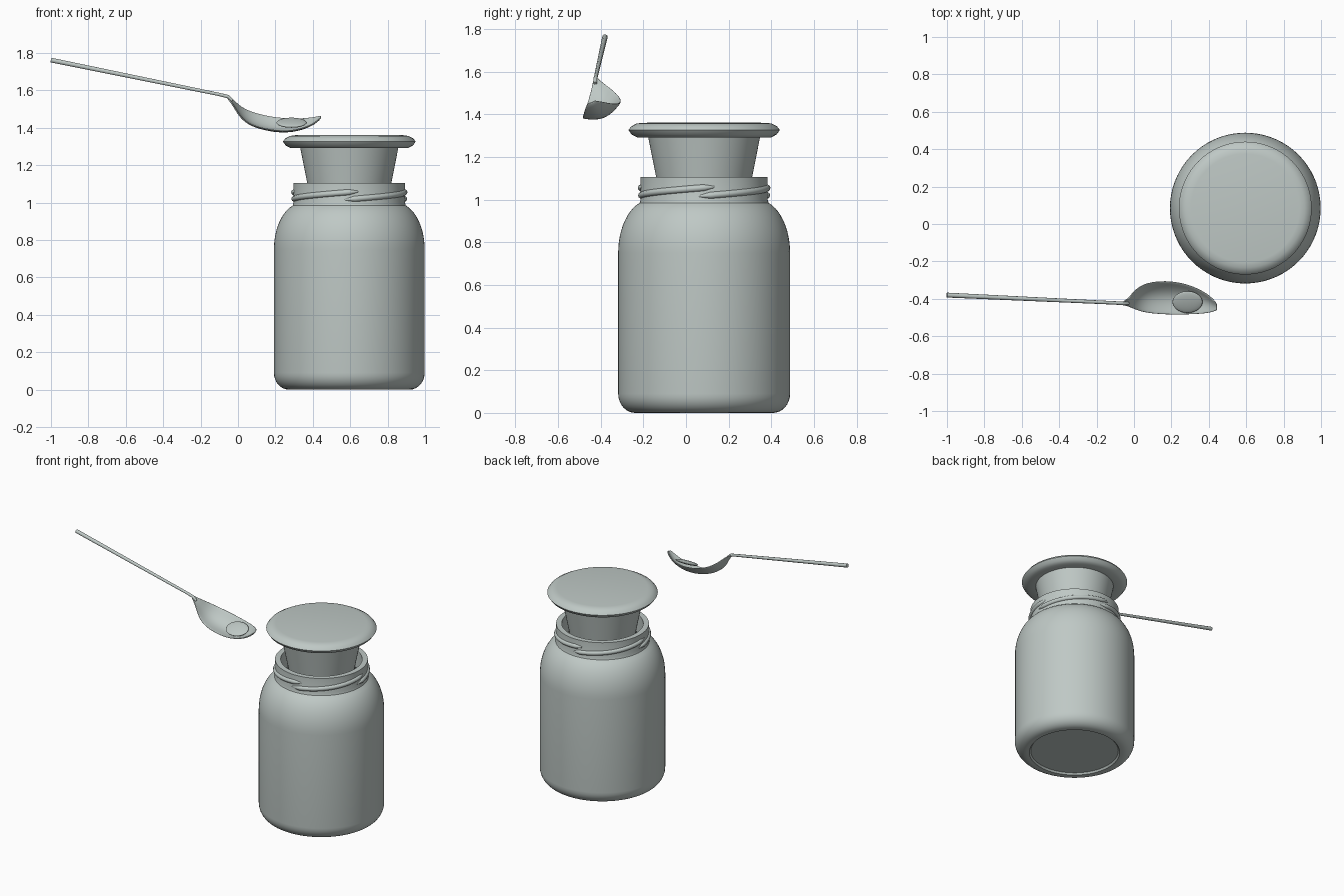
import bpy
import bmesh
import math
from mathutils import Vector

cube = bpy.data.objects.get("Cube")
if cube:
    bpy.data.objects.remove(cube, do_unlink=True)

CENTRE = Vector((0.595, 0.085, 0))

# One pale grey-green finish for every part
COLOUR = (0.52, 0.58, 0.56, 1)
finish = bpy.data.materials.new("pale grey green")
finish.use_nodes = True
finish.diffuse_color = COLOUR
shader = next(n for n in finish.node_tree.nodes if n.type == "BSDF_PRINCIPLED")
shader.inputs["Base Color"].default_value = COLOUR


def link_object(name, data, location=(0, 0, 0)):
    obj = bpy.data.objects.new(name, data)
    obj.location = location
    data.materials.append(finish)
    bpy.context.collection.objects.link(obj)
    return obj


def smooth(obj, degrees=35):
    bpy.ops.object.select_all(action="DESELECT")
    bpy.context.view_layer.objects.active = obj
    obj.select_set(True)
    bpy.ops.object.shade_smooth_by_angle(angle=math.radians(degrees))


def mesh_object(name, bm, location=(0, 0, 0)):
    bmesh.ops.recalc_face_normals(bm, faces=bm.faces)
    mesh = bpy.data.meshes.new(name)
    bm.to_mesh(mesh)
    bm.free()
    return link_object(name, mesh, location)


def lathe(name, profile, steps=72):
    """Revolve (radius, height) points about the jar axis."""
    bm = bmesh.new()
    verts = [bm.verts.new((r, 0, z)) for r, z in profile]
    edges = [bm.edges.new(pair) for pair in zip(verts, verts[1:])]
    bmesh.ops.spin(bm, geom=verts + edges, cent=(0, 0, 0), axis=(0, 0, 1),
                   angle=math.tau, steps=steps, use_merge=True)
    bmesh.ops.remove_doubles(bm, verts=bm.verts, dist=0.0001)
    obj = mesh_object(name, bm, CENTRE)
    smooth(obj)
    return obj


def tube(name, points, radii, depth, location=(0, 0, 0)):
    """Round rod along a path, with a radius factor for each point."""
    curve = bpy.data.curves.new(name, "CURVE")
    curve.dimensions = "3D"
    curve.bevel_depth = depth
    curve.bevel_resolution = 3
    curve.use_fill_caps = True
    spline = curve.splines.new("POLY")
    spline.points.add(len(points) - 1)
    for point, co, radius in zip(spline.points, points, radii):
        point.co = (*co, 1)
        point.radius = radius
    spline.use_smooth = True
    return link_object(name, curve, location)


def arc(r, z, width, height, start, end, count=8):
    """Elliptical corner of a lathe profile, angles in degrees."""
    angles = [math.radians(start + (end - start) * i / count) for i in range(count + 1)]
    return [(r + width * math.cos(a), z + height * math.sin(a)) for a in angles]


# Jar with hollow body, rounded base, soft shoulder and straight neck
outer = [(0, 0.012), (0.295, 0.012), (0.305, 0)]
outer += arc(0.323, 0.09, 0.08, 0.09, -90, 0)
outer += arc(0.25, 0.75, 0.153, 0.25, 0, 62, 10)
outer += [(0.302, 0.985), (0.298, 1.0), (0.298, 1.105)]
inner = [(0.262, 1.105), (0.262, 0.98)]
inner += arc(0.22, 0.75, 0.153, 0.22, 65, 0)
inner += arc(0.303, 0.11, 0.07, 0.07, 0, -90)
lathe("jar", outer + inner + [(0, 0.04)])

# Four overlapping screw threads around the neck
STEPS = 28
for quarter in range(4):
    path, radii = [], []
    for i in range(STEPS + 1):
        t = i / STEPS
        angle = math.radians(90 * quarter - 6 + 107 * t)
        path.append((0.295 * math.cos(angle), 0.295 * math.sin(angle), 1.015 + 0.045 * t))
        radii.append(min(1, 0.15 + 8 * min(t, 1 - t)))
    tube(f"neck_thread_{quarter + 1}", path, radii, 0.016, CENTRE)

# Stopper: tapered plug under a wide bevelled cap
lathe("stopper", [(0, 1.0), (0.205, 1.0), (0.225, 1.105), (0.262, 1.292),
                  (0.315, 1.292), (0.34, 1.305), (0.355, 1.326), (0.342, 1.343),
                  (0.318, 1.356), (0.29, 1.36), (0, 1.362)])

# Spoon handle: thin rod narrowing towards the bowl
tube("spoon_handle",
     [(-1, -0.38, 1.762), (-0.1, -0.422, 1.578), (-0.055, -0.425, 1.567),
      (-0.03, -0.425, 1.545)],
     [1, 0.7, 0.75, 0.6], 0.013)

# Spoon bowl: rows of x, front rim (y, z), back rim (y, z), sag
stations = [
    (-0.06, -0.434, 1.562, -0.416, 1.572, 0.002),
    (-0.03, -0.44, 1.53, -0.4, 1.555, 0.006),
    (0.01, -0.46, 1.455, -0.345, 1.515, 0.02),
    (0.07, -0.477, 1.412, -0.312, 1.484, 0.032),
    (0.17, -0.485, 1.388, -0.302, 1.46, 0.036),
    (0.26, -0.485, 1.38, -0.315, 1.45, 0.034),
    (0.34, -0.482, 1.394, -0.342, 1.449, 0.028),
    (0.41, -0.475, 1.422, -0.385, 1.457, 0.016),
    (0.445, -0.46, 1.455, -0.43, 1.465, 0.003),
]
ACROSS = 8
bm = bmesh.new()
rows = []
for x, yf, zf, yb, zb, sag in stations:
    front, back = Vector((x, yf, zf)), Vector((x, yb, zb))
    chord = (back - front).normalized()
    down = Vector((0, chord.z, -chord.y))
    row = []
    for i in range(ACROSS + 1):
        t = i / ACROSS
        row.append(bm.verts.new(front.lerp(back, t) + down * sag * math.sin(math.pi * t)))
    rows.append(row)
for a, b in zip(rows, rows[1:]):
    for i in range(ACROSS):
        bm.faces.new((a[i], b[i], b[i + 1], a[i + 1]))
bowl = mesh_object("spoon_bowl", bm)
shell = bowl.modifiers.new("shell", "SOLIDIFY")
shell.thickness = 0.008
shell.offset = 0
rounding = bowl.modifiers.new("rounding", "SUBSURF")
rounding.levels = rounding.render_levels = 2
smooth(bowl, 60)

# Flat oval tablet resting in the bowl
bm = bmesh.new()
bmesh.ops.create_uvsphere(bm, u_segments=40, v_segments=16, radius=1)
tablet = mesh_object("tablet", bm, (0.286, -0.417, 1.427))
tablet.scale = (0.08, 0.063, 0.012)
tablet.rotation_euler = (math.radians(23), 0, 0)
smooth(tablet, 60)
